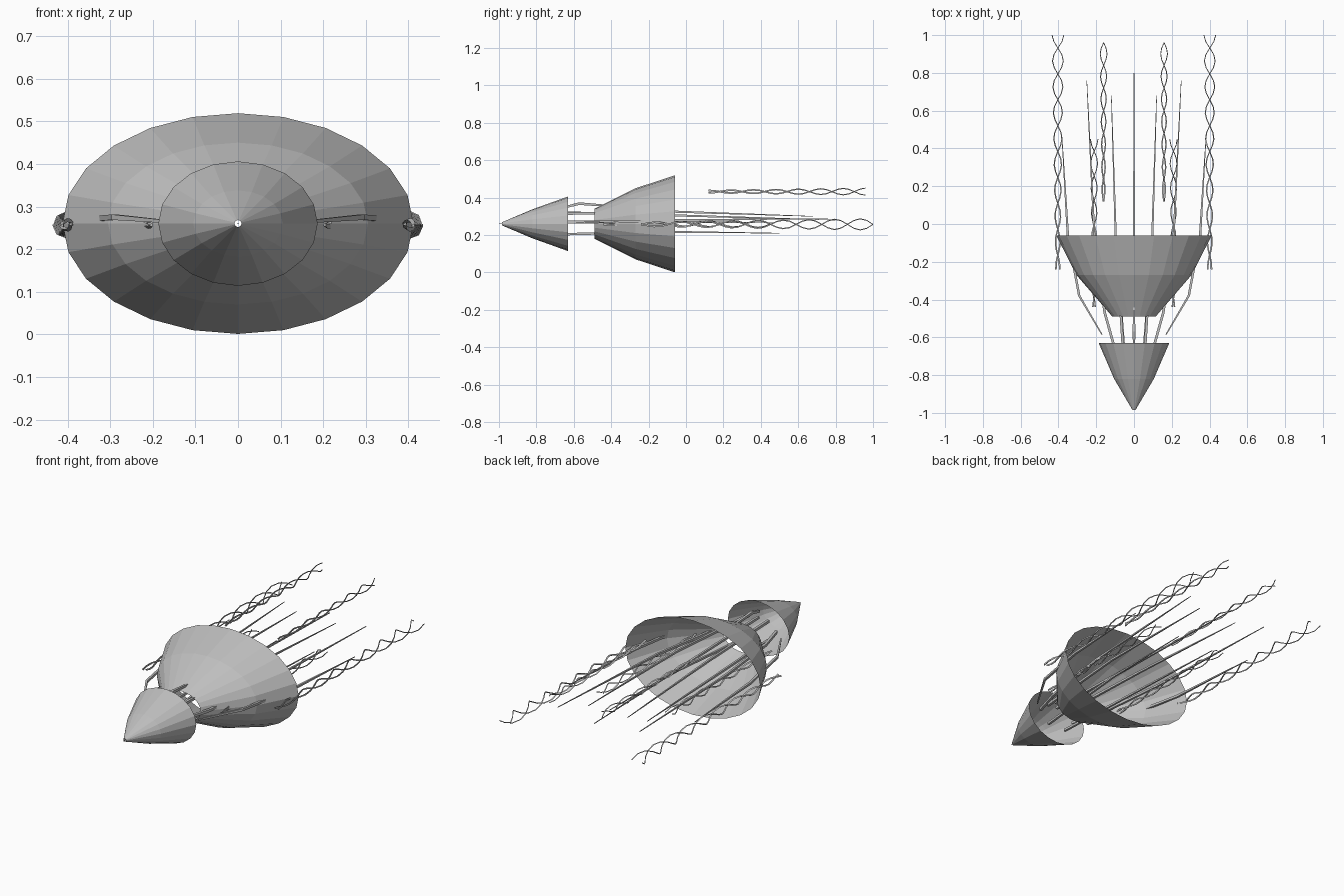
import bpy, math

if "Cube" in bpy.data.objects:
    bpy.data.objects.remove(bpy.data.objects["Cube"])

ZC = 0.26  # height of the long axis

grey = bpy.data.materials.new("hull grey")
grey.diffuse_color = (0.52, 0.52, 0.52, 1)
grey.use_nodes = True
grey.node_tree.nodes["Principled BSDF"].inputs["Base Color"].default_value = grey.diffuse_color


def make(name, verts, faces):
    me = bpy.data.meshes.new(name)
    me.from_pydata(verts, [], faces)
    me.materials.append(grey)
    me.update()
    ob = bpy.data.objects.new(name, me)
    bpy.context.collection.objects.link(ob)
    return ob


def shell(name, rings, n):
    """Open elliptical shell along y; rings = (y, x radius, z radius)."""
    verts, faces = [], []
    for y, rx, rz in rings:
        for i in range(n):
            a = 2 * math.pi * i / n
            verts.append((rx * math.sin(a), y, ZC + rz * math.cos(a)))
    for r in range(len(rings) - 1):
        for i in range(n):
            j = (i + 1) % n
            faces.append((r * n + i, r * n + j, (r + 1) * n + j, (r + 1) * n + i))
    return make(name, verts, faces)


def sweep(paths, sides=4):
    """Tapered square bars along paths of (x, y, z, radius)."""
    verts, faces = [], []
    for path in paths:
        base = len(verts)
        for x, y, z, r in path:
            for k in range(sides):
                a = 2 * math.pi * (k + 0.5) / sides
                verts.append((x + r * math.cos(a), y, z + r * math.sin(a)))
        for s in range(len(path) - 1):
            b = base + s * sides
            for k in range(sides):
                m = (k + 1) % sides
                faces.append((b + k, b + sides + k, b + sides + m, b + m))
        last = base + (len(path) - 1) * sides
        faces.append(tuple(base + k for k in range(sides)))
        faces.append(tuple(last + k for k in reversed(range(sides))))
    return verts, faces


def rod(name, pts):
    """A rod, plus its mirror image if it is off the centre line."""
    paths = [pts]
    if pts[0][0] > 0:
        paths.append([(-x, y, z, r) for x, y, z, r in pts])
    for side, p in zip(("right", "left"), paths):
        make(name + "_" + side if len(paths) > 1 else name, *sweep([p]))


def twisted_pair(name, cx, cz, y0, y1, amp0, amp1, half_turn, phase):
    """Two strands winding round each other, mirrored to both sides."""
    steps = round((y1 - y0) / half_turn * 4)
    for side, s in (("right", 1), ("left", -1)):
        paths = []
        for strand in (0, math.pi):
            p = []
            for i in range(steps + 1):
                t = i / steps
                y = y0 + (y1 - y0) * t
                amp = amp0 + (amp1 - amp0) * t
                a = math.pi * (y - y1) / half_turn + phase + strand
                r = 0.0055 - 0.0025 * t
                p.append((s * (cx + amp * math.cos(a)), y,
                          cz + amp * math.sin(a), r))
            paths.append(p)
        make(name + "_" + side, *sweep(paths, 3))


# Nose cone and flared main bell, both open shells
shell("nose_cone", [(-0.985, 0.008, 0.008), (-0.82, 0.105, 0.078),
                    (-0.63, 0.187, 0.146)], 20)
shell("main_bell", [(-0.49, 0.115, 0.08), (-0.27, 0.305, 0.19),
                    (-0.06, 0.412, 0.259)], 24)

# Needle at the very tip
rod("tip_needle", [(0, -1.0, ZC, 0.001), (0, -0.97, ZC, 0.002)])

# Long straight rods that join the shells and trail behind
rod("spine_rod", [(0, -0.635, 0.352, 0.009), (0, -0.57, 0.368, 0.01),
                  (0, -0.44, 0.358, 0.008)])
rod("centre_rod", [(0, -0.63, 0.32, 0.009), (0, -0.06, 0.305, 0.008),
                   (0, 0.80, 0.28, 0.002)])
rod("upper_rod", [(0.06, -0.63, 0.315, 0.01), (0.097, -0.06, 0.325, 0.008),
                  (0.12, 0.68, 0.30, 0.002)])
rod("middle_rod", [(0.11, -0.63, 0.27, 0.01), (0.155, -0.47, 0.27, 0.01),
                   (0.21, -0.06, 0.28, 0.008), (0.25, 0.76, 0.288, 0.002)])
rod("lower_rod", [(0.055, -0.63, 0.205, 0.009), (0.097, -0.06, 0.217, 0.007),
                  (0.115, 0.50, 0.21, 0.002)])

# Bent side struts
rod("side_strut", [(0.17, -0.585, 0.265, 0.005), (0.29, -0.38, 0.275, 0.009),
                   (0.35, -0.06, 0.27, 0.009), (0.382, 0.47, 0.265, 0.002)])

# Twisted trailing strands
twisted_pair("outer_twist", 0.402, 0.257, -0.24, 1.0, 0.010, 0.031, 0.137, 0)
twisted_pair("upper_twist", 0.16, 0.432, 0.12, 0.96, 0.006, 0.019, 0.12,
             math.pi / 2)
twisted_pair("inner_twist", 0.21, 0.26, -0.44, 0.45, 0.007, 0.02, 0.13, 0)
